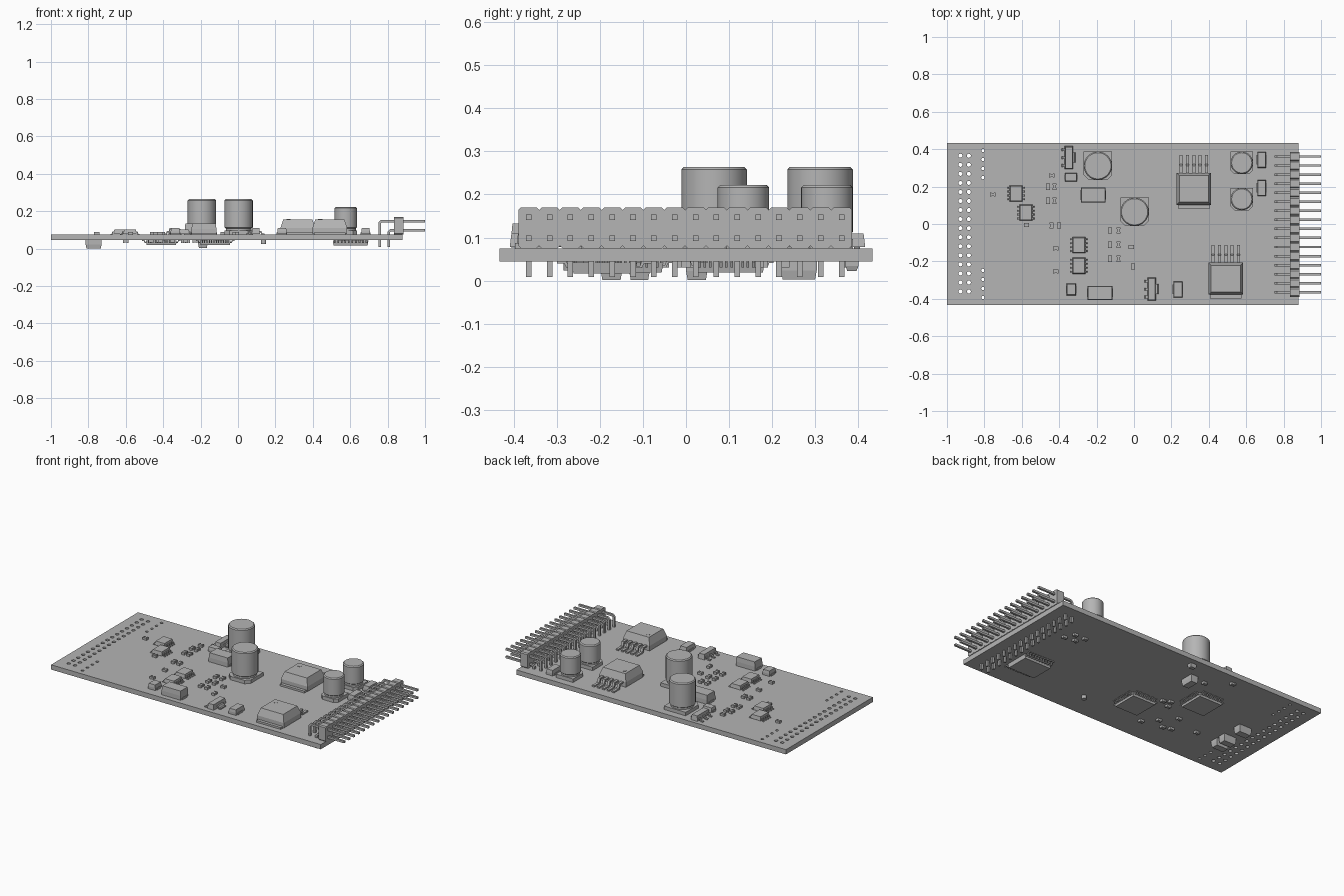
import bpy, bmesh, math
from mathutils import Vector

if "Cube" in bpy.data.objects:
    bpy.data.objects.remove(bpy.data.objects["Cube"], do_unlink=True)

GREY = bpy.data.materials.new("plain grey")
GREY.use_nodes = True
GREY.diffuse_color = (0.46, 0.46, 0.46, 1)
GREY.node_tree.nodes["Principled BSDF"].inputs["Base Color"].default_value = (0.46, 0.46, 0.46, 1)

BOTTOM, TOP = 0.045, 0.075   # board faces
PITCH = 0.0484


def finish(bm, name, smooth=False):
    bmesh.ops.recalc_face_normals(bm, faces=bm.faces)
    mesh = bpy.data.meshes.new(name)
    bm.to_mesh(mesh)
    bm.free()
    mesh.materials.append(GREY)
    ob = bpy.data.objects.new(name, mesh)
    bpy.context.collection.objects.link(ob)
    bpy.context.view_layer.objects.active = ob
    if smooth:
        bpy.ops.object.select_all(action='DESELECT')
        ob.select_set(True)
        bpy.ops.object.shade_smooth_by_angle(angle=math.radians(35))
    return ob


def height(h, side):
    return TOP + h if side > 0 else BOTTOM - h


def prism(bm, ring, offset):
    """Closed solid from a planar ring of points pushed along offset."""
    a = [bm.verts.new(p) for p in ring]
    b = [bm.verts.new(Vector(p) + Vector(offset)) for p in ring]
    bm.faces.new(a)
    bm.faces.new(b[::-1])
    for i in range(len(a)):
        j = (i + 1) % len(a)
        bm.faces.new((a[i], b[i], b[j], a[j]))


def block(bm, x, y, w, d, h, side=1, lift=0, taper=0):
    """Box standing on one face of the board, optionally narrower at its top."""
    loops = []
    for t, level in ((0, lift), (taper, h)):
        loops.append([bm.verts.new((x + sx * (w / 2 - t), y + sy * (d / 2 - t), height(level, side)))
                      for sx, sy in ((-1, -1), (1, -1), (1, 1), (-1, 1))])
    a, b = loops
    bm.faces.new(a)
    bm.faces.new(b)
    for i in range(4):
        j = (i + 1) % 4
        bm.faces.new((a[i], a[j], b[j], b[i]))


def lead(bm, x, y, direction, reach, h, width, side=1, t=0.006):
    """Bent lead that leaves a package at height h and ends flat on the board."""
    u = Vector((direction[0], direction[1], 0))
    across = Vector((-u.y, u.x, 0)) * width
    m = reach * 0.4
    path = [(-0.005, h), (m, h), (m + t, t), (reach, t),
            (reach, 0), (m, 0), (m - t, h - t), (-0.005, h - t)]
    ring = [Vector((x, y, height(v, side))) + u * d - across / 2 for d, v in path]
    prism(bm, ring, across)


def lathe(bm, x, y, profile, seg=32):
    rings = [[bm.verts.new((x + r * math.cos(math.tau * i / seg),
                            y + r * math.sin(math.tau * i / seg), z)) for i in range(seg)]
             for r, z in profile]
    bm.faces.new(rings[0])
    bm.faces.new(rings[-1])
    for a, b in zip(rings, rings[1:]):
        for i in range(seg):
            j = (i + 1) % seg
            bm.faces.new((a[i], a[j], b[j], b[i]))


# Circuit board with drilled hole columns
bm = bmesh.new()
block(bm, -0.06, 0, 1.88, 0.866, BOTTOM - TOP, 1)
board = finish(bm, "circuit_board")
bm = bmesh.new()
spots = [(x, 0.365 - i * PITCH, 0.011) for x in (-0.928, -0.883) for i in range(16)]
spots += [(-0.808, s * (0.393 - i * PITCH), 0.009) for s in (-1, 1) for i in range(4)]
for x, y, r in spots:
    lathe(bm, x, y, [(r, 0.02), (r, 0.1)], 12)
cutter = finish(bm, "hole_cutter")
cutter.hide_render = True
cut = board.modifiers.new("holes", 'BOOLEAN')
cut.object = cutter
cut.solver = 'EXACT'
bpy.ops.object.select_all(action='DESELECT')
bpy.context.view_layer.objects.active = board
board.select_set(True)
bpy.ops.object.modifier_apply(modifier=cut.name)
bpy.data.objects.remove(cutter, do_unlink=True)

# Right-angle pin header: notched housing and two rows of bent pins
bm = bmesh.new()
pins = bmesh.new()
for i in range(16):
    y = -0.365 + i * PITCH
    e, c = PITCH / 2, 0.006
    x0, x1 = 0.835, 0.884
    ring = [(x0, y - e, TOP + c), (x0, y - e + c, TOP), (x0, y + e - c, TOP), (x0, y + e, TOP + c),
            (x0, y + e, 0.17 - c), (x0, y + e - c, 0.17), (x0, y - e + c, 0.17), (x0, y - e, 0.17 - c)]
    prism(bm, ring, (x1 - x0, 0, 0))
    t = 0.0065
    for x, z in ((0.757, 0.147), (0.805, 0.098)):
        ring = [(x - t, 0.009), (x - t, z - 0.008), (x + 0.008, z + t), (1, z + t),
                (1, z - t), (x + 0.012, z - t), (x + t, z - 0.012), (x + t, 0.009)]
        prism(pins, [(px, y - t, pz) for px, pz in ring], (0, 2 * t, 0))
finish(bm, "header_housing")
finish(pins, "header_pins")

# Can capacitors on chamfered square bases
for n, (x, y, r, top) in enumerate([(-0.193, 0.311, 0.076, 0.264), (0.003, 0.065, 0.076, 0.264),
                                    (0.576, 0.327, 0.06, 0.222), (0.576, 0.133, 0.06, 0.222)]):
    bm = bmesh.new()
    c = r * 0.35
    ring = [(x - r, y + r, TOP), (x - r, y - r + c, TOP), (x - r + c, y - r, TOP),
            (x + r - c, y - r, TOP), (x + r, y - r + c, TOP), (x + r, y + r, TOP)]
    prism(bm, ring, (0, 0, 0.022))
    finish(bm, f"capacitor_base_{n}")
    bm = bmesh.new()
    lathe(bm, x, y, [(r * 0.9, 0.095), (r * 0.9, 0.108), (r, 0.113), (r, top - 0.006),
                     (r - 0.006, top)])
    finish(bm, f"capacitor_can_{n}", True)

# Power regulators: tapered body, rear tab, five leads, round mark
for n, (x, y) in enumerate([(0.32, 0.188), (0.491, -0.292)]):
    bm = bmesh.new()
    block(bm, x, y, 0.186, 0.172, 0.035, lift=0.004)
    block(bm, x, y, 0.186, 0.172, 0.08, lift=0.035, taper=0.015)
    block(bm, x, y - 0.09, 0.17, 0.03, 0.012)
    for i in range(5):
        lead(bm, x + (i - 2) * 0.034, y + 0.085, (0, 1), 0.095, 0.035, 0.016, t=0.009)
    finish(bm, f"regulator_{n}")
    bm = bmesh.new()
    lathe(bm, x - 0.05, y + 0.04, [(0.012, TOP + 0.079), (0.012, TOP + 0.082)], 16)
    finish(bm, f"regulator_mark_{n}")

# Eight-lead chips
for n, (x, y) in enumerate([(-0.63, 0.163), (-0.578, 0.061), (-0.295, -0.113), (-0.295, -0.223)]):
    bm = bmesh.new()
    block(bm, x, y, 0.07, 0.086, 0.028, lift=0.004, taper=0.004)
    for s in (-1, 1):
        for i in range(4):
            lead(bm, x + s * 0.034, y + (i - 1.5) * 0.021, (s, 0), 0.018, 0.016, 0.009, t=0.004)
    finish(bm, f"small_chip_{n}")

# Transistors with three leads and a wide tab
for n, (x, y) in enumerate([(-0.348, 0.355), (0.095, -0.348)]):
    bm = bmesh.new()
    block(bm, x, y, 0.045, 0.122, 0.035, lift=0.003, taper=0.004)
    lead(bm, x + 0.02, y, (1, 0), 0.026, 0.018, 0.055)
    for i in (-1, 0, 1):
        lead(bm, x - 0.02, y + i * 0.042, (-1, 0), 0.032, 0.018, 0.014)
    finish(bm, f"transistor_{n}")

# Moulded blocks on the upper face: x, y, width, depth, height
bm = bmesh.new()
for x, y, w, d, h in [(-0.218, 0.155, 0.133, 0.08, 0.058), (-0.182, -0.368, 0.133, 0.075, 0.058),
                      (0.682, 0.343, 0.046, 0.085, 0.035), (0.682, 0.193, 0.046, 0.085, 0.035),
                      (0.235, -0.35, 0.05, 0.085, 0.035), (-0.335, -0.35, 0.05, 0.062, 0.035),
                      (-0.337, 0.25, 0.064, 0.044, 0.03)]:
    block(bm, x, y, w, d, h * 0.5, lift=0.002)
    block(bm, x, y, w, d, h, lift=h * 0.5, taper=0.003)
    block(bm, x, y, w + 0.006, d * 0.6, 0.012)
finish(bm, "moulded_blocks")


def chips(name, places, side, flat=True):
    """Tiny two-terminal parts: a body between two slightly taller end caps."""
    bm = bmesh.new()
    w, d = (0.028, 0.021) if flat else (0.021, 0.034)
    for x, y in places:
        block(bm, x, y, w * 0.8, d * 0.8, 0.013, side)
        for s in (-1, 1):
            if flat:
                block(bm, x + s * w * 0.38, y, w * 0.24, d, 0.015, side)
            else:
                block(bm, x, y + s * d * 0.38, w, d * 0.24, 0.015, side)
    finish(bm, name)


# Tiny parts on both faces
chips("upper_chips_flat", [(-0.755, 0.157), (-0.44, 0.26), (-0.575, -0.005),
                           (-0.418, -0.13), (-0.418, -0.253), (-0.015, -0.122)], 1)
chips("upper_chips_upright", [(x, y) for x in (-0.46, -0.425) for y in (0.2, 0.125)]
      + [(x, y) for x in (-0.128, -0.083) for y in (-0.035, -0.11, -0.185)]
      + [(-0.44, -0.008), (-0.4, -0.008), (-0.005, -0.227)], 1, False)
chips("lower_chips", [(-0.1, 0.385), (-0.28, 0.28), (-0.405, 0.375), (-0.23, -0.02), (-0.27, 0),
                      (-0.29, -0.05), (-0.425, -0.115), (-0.415, -0.245), (-0.465, -0.23),
                      (-0.28, -0.27), (-0.6, -0.17), (-0.35, -0.2), (0.65, 0.17), (0.62, 0.23),
                      (0.58, 0.18), (0.55, 0.23)], -1)

# Square chips on the lower face with leads on all four sides
for n, (x, y) in enumerate([(-0.122, -0.135), (-0.41, 0.1)]):
    bm = bmesh.new()
    block(bm, x, y, 0.165, 0.165, 0.026, -1, lift=0.003, taper=0.004)
    for i in range(12):
        k = (i - 5.5) * 0.0125
        for s in (-1, 1):
            lead(bm, x + s * 0.08, y + k, (s, 0), 0.023, 0.014, 0.006, -1, 0.004)
            lead(bm, x + k, y + s * 0.08, (0, s), 0.023, 0.014, 0.006, -1, 0.004)
    finish(bm, f"square_chip_{n}")

# Wide chip on the lower face
bm = bmesh.new()
block(bm, 0.602, -0.19, 0.19, 0.15, 0.028, -1, lift=0.003, taper=0.004)
for i in range(10):
    for s in (-1, 1):
        lead(bm, 0.602 + (i - 4.5) * 0.019, -0.19 + s * 0.073, (0, s), 0.036, 0.016, 0.009, -1, 0.005)
finish(bm, "wide_chip")

# Tall blocks and a round part on the lower face
bm = bmesh.new()
for x, y, w, d, h in [(-0.772, -0.173, 0.085, 0.05, 0.044), (-0.772, -0.108, 0.085, 0.048, 0.044),
                      (-0.772, 0.025, 0.085, 0.05, 0.044), (-0.188, 0.262, 0.05, 0.083, 0.042),
                      (-0.1, 0.385, 0.04, 0.03, 0.022)]:
    block(bm, x, y, w, d, h * 0.5, -1)
    block(bm, x, y, w, d, h, -1, lift=h * 0.5, taper=0.004)
finish(bm, "lower_blocks")
bm = bmesh.new()
lathe(bm, 0.137, -0.27, [(0.014, 0.024), (0.014, BOTTOM)], 16)
finish(bm, "lower_round_part", True)
